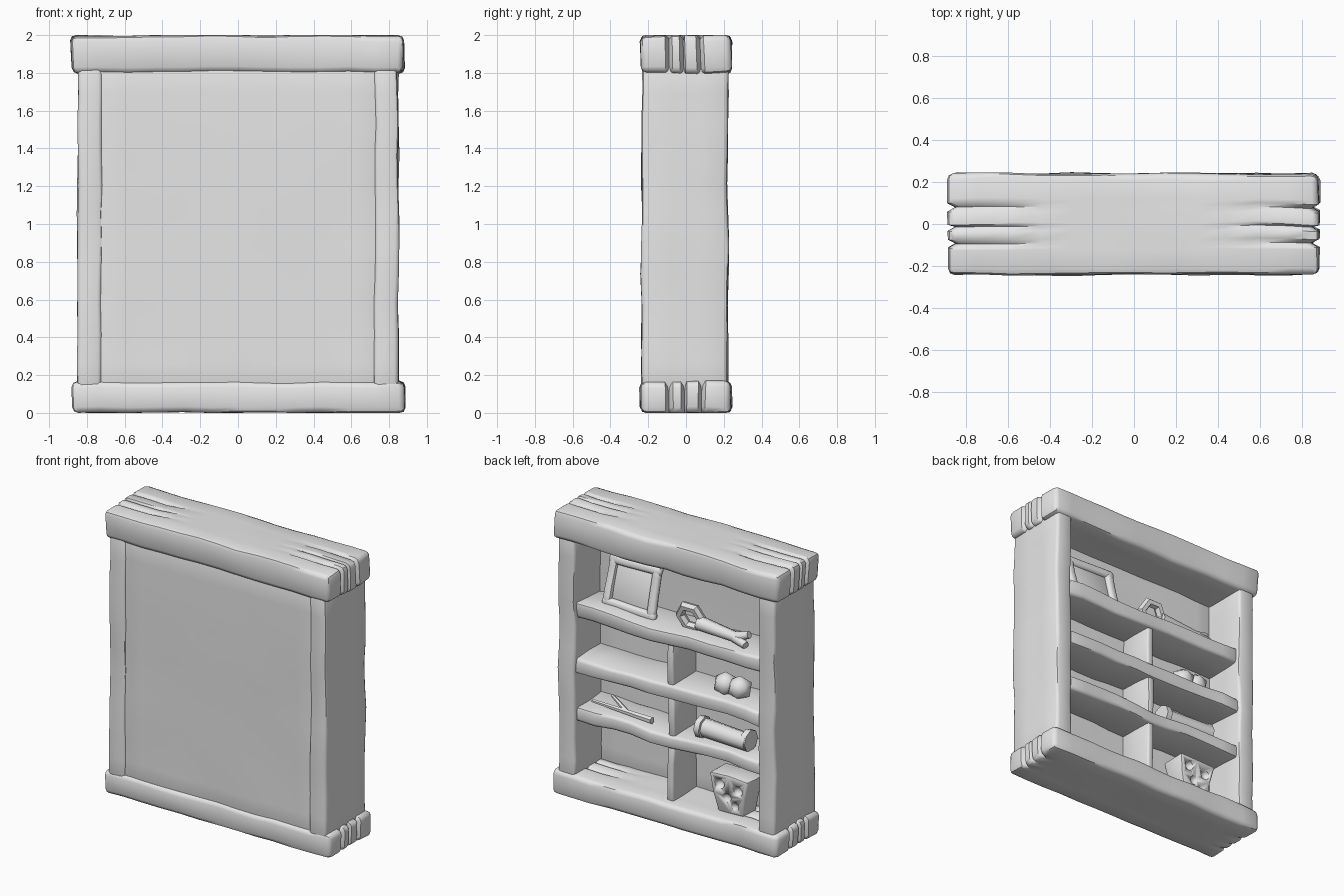
import bpy, bmesh
from math import pi
from mathutils import Matrix, Vector, noise

if "Cube" in bpy.data.objects:
    bpy.data.objects.remove(bpy.data.objects["Cube"], do_unlink=True)

GREY = (0.8, 0.8, 0.8, 1)
mat = bpy.data.materials.new("plain grey")
mat.use_nodes = True
mat.diffuse_color = GREY
bsdf = next(n for n in mat.node_tree.nodes if n.type == 'BSDF_PRINCIPLED')
bsdf.inputs["Base Color"].default_value = GREY


def finish(name, bm, angle=0.8):
    """Turn a bmesh into a smooth-shaded grey object."""
    bmesh.ops.recalc_face_normals(bm, faces=bm.faces[:])
    mesh = bpy.data.meshes.new(name)
    bm.to_mesh(mesh)
    bm.free()
    ob = bpy.data.objects.new(name, mesh)
    bpy.context.collection.objects.link(ob)
    mesh.materials.append(mat)
    bpy.ops.object.select_all(action='DESELECT')
    ob.select_set(True)
    bpy.context.view_layer.objects.active = ob
    bpy.ops.object.shade_smooth_by_angle(angle=angle)
    return ob


def cut(bm, axis, pos):
    normal = Vector((0, 0, 0))
    normal[axis] = 1
    bmesh.ops.bisect_plane(bm, geom=bm.verts[:] + bm.edges[:] + bm.faces[:],
                           plane_co=normal * pos, plane_no=normal)


def plank(name, centre, size, wobble=0.012, bevel=0.02, grooves=(), pose=None,
          step=0.16, shape=None):
    """Hand-hewn block: bevelled, sliced, then gently warped."""
    bm = bmesh.new()
    bmesh.ops.create_cube(bm, size=1)
    bmesh.ops.scale(bm, vec=size, verts=bm.verts[:])
    bmesh.ops.bevel(bm, geom=bm.edges[:], offset=bevel, segments=2,
                    profile=0.5, affect='EDGES')
    for axis in range(3):
        n = int(size[axis] / step)
        for i in range(1, n + 1):
            cut(bm, axis, size[axis] * (i / (n + 1) - 0.5))
    for g in grooves:
        for d in (-0.02, 0, 0.02):
            cut(bm, 1, g + d)
    # Split-grain notches run over the ends and part of the top
    half = size[0] / 2
    for v in bm.verts:
        if any(abs(v.co.y - g) < 0.003 for g in grooves):
            if abs(v.co.x) > half - 0.03:
                v.co.x *= 1 - 0.035 / half
            if v.co.z > size[2] / 2 - 0.03 and abs(v.co.x) > half * 0.55:
                v.co.z -= 0.02
    if shape:
        for v in bm.verts:
            v.co = shape(v.co)
    place = (pose or Matrix()) @ Matrix.Translation(centre)
    bmesh.ops.transform(bm, matrix=place, verts=bm.verts[:])
    for v in bm.verts:
        v.co += noise.noise_vector(v.co * 3.5) * wobble
        v.co.z = min(max(v.co.z, 0), 2)
    return finish(name, bm)


def span(name, x, y, z, **kw):
    """Plank given by its limits on each axis."""
    lims = (x, y, z)
    return plank(name, [(a + b) / 2 for a, b in lims], [b - a for a, b in lims], **kw)


# Carcass
GRAIN = (-0.09, -0.01, 0.08)
span("top_beam", (-0.88, 0.88), (-0.24, 0.24), (1.8, 2.0), bevel=0.03, grooves=GRAIN)
span("base_beam", (-0.88, 0.88), (-0.24, 0.24), (0.0, 0.165), bevel=0.03, grooves=GRAIN)
for side, label in ((-1, "right"), (1, "left")):
    xs = sorted((side * 0.72, side * 0.848))
    span(label + "_post", xs, (-0.233, 0.222), (0.1, 1.85))
span("back_panel", (-0.76, 0.76), (-0.222, -0.08), (0.1, 1.85), wobble=0.006)

# Shelves and centre dividers
levels = ((0.54, 0.635), (0.88, 0.98), (1.255, 1.36))
floor = 0.15
for i, (low, high) in enumerate(levels):
    span(f"shelf_{i + 1}", (-0.74, 0.74), (-0.1, 0.195), (low, high), wobble=0.022)
    span(f"divider_{i + 1}", (-0.025, 0.025), (-0.1, 0.175), (floor - 0.02, low + 0.02),
         bevel=0.012)
    floor = high

# Leaning picture frame
lean = Matrix.Translation((0.39, 0.03, 1.51)) @ Matrix.Rotation(0.25, 4, 'X')
for s in (-1, 1):
    plank(f"frame_rail_{s}", (0, 0, s * 0.145), (0.41, 0.05, 0.06), pose=lean, step=0.08)
    plank(f"frame_stile_{s}", (s * 0.17, 0, 0), (0.06, 0.05, 0.34), pose=lean, step=0.08)
plank("picture", (0, -0.01, 0), (0.3, 0.02, 0.26), bevel=0.004, wobble=0, pose=lean)


def rod(name, start, end, r1, r2, sides=8):
    """Tapered rod between two points."""
    a, b = Vector(start), Vector(end)
    bm = bmesh.new()
    bmesh.ops.create_cone(bm, cap_ends=True, segments=sides, radius1=r1, radius2=r2,
                          depth=(b - a).length)
    turn = (b - a).to_track_quat('Z', 'Y').to_matrix().to_4x4()
    bmesh.ops.transform(bm, matrix=Matrix.Translation((a + b) / 2) @ turn, verts=bm.verts[:])
    return finish(name, bm)


# Open-ended tool on the top shelf: six-sided loop, handle and forked tip
bpy.ops.mesh.primitive_torus_add(major_segments=6, minor_segments=6, major_radius=0.085,
                                 minor_radius=0.032, location=(-0.09, 0.07, 1.44),
                                 rotation=(pi / 2 - 0.2, 0, 0))
loop = bpy.context.object
loop.name = "tool_loop"
loop.data.materials.append(mat)
bpy.ops.object.shade_smooth_by_angle(angle=0.8)
rod("tool_handle", (-0.16, 0.08, 1.42), (-0.47, 0.09, 1.4), 0.05, 0.035)
rod("tool_prong_upper", (-0.44, 0.09, 1.4), (-0.55, 0.08, 1.44), 0.035, 0.025)
rod("tool_prong_lower", (-0.44, 0.09, 1.4), (-0.55, 0.12, 1.38), 0.035, 0.025)

# Faceted two-lobed stone on the middle shelf
for i, x in enumerate((-0.36, -0.47)):
    bm = bmesh.new()
    bmesh.ops.create_icosphere(bm, subdivisions=1, radius=0.085)
    bmesh.ops.translate(bm, vec=(x, 0.07, 1.04), verts=bm.verts[:])
    finish(f"stone_lobe_{i + 1}", bm)

# Forked twig and scroll on the lower shelf
rod("twig", (0.66, 0.1, 0.66), (0.18, 0.12, 0.655), 0.012, 0.024, 6)
rod("twig_branch", (0.38, 0.11, 0.655), (0.54, 0.05, 0.71), 0.018, 0.01, 6)
rod("scroll", (-0.18, 0.07, 0.69), (-0.56, 0.1, 0.69), 0.065, 0.06)
for i, x in enumerate((-0.18, -0.54)):
    rod(f"scroll_rim_{i + 1}", (x + 0.015, 0.08, 0.695), (x - 0.025, 0.08, 0.695), 0.075, 0.075)


# Pitted block on the floor, wider at the top
def flare(co):
    k = 1 + co.z * 1.3
    return Vector((co.x * k, co.y * k, co.z))


block = plank("pitted_block", (-0.43, 0.05, 0.29), (0.24, 0.16, 0.26), bevel=0.012,
              wobble=0.02, shape=flare)
bm = bmesh.new()
for x, z in ((-0.5, 0.34), (-0.41, 0.27), (-0.36, 0.36), (-0.47, 0.22)):
    bmesh.ops.create_icosphere(bm, subdivisions=2, radius=0.035,
                               matrix=Matrix.Translation((x, 0.14, z)))
pits = finish("pit_cutter", bm)
pits.hide_render = True
pits.hide_set(True)
mod = block.modifiers.new("pits", 'BOOLEAN')
mod.operation = 'DIFFERENCE'
mod.object = pits
